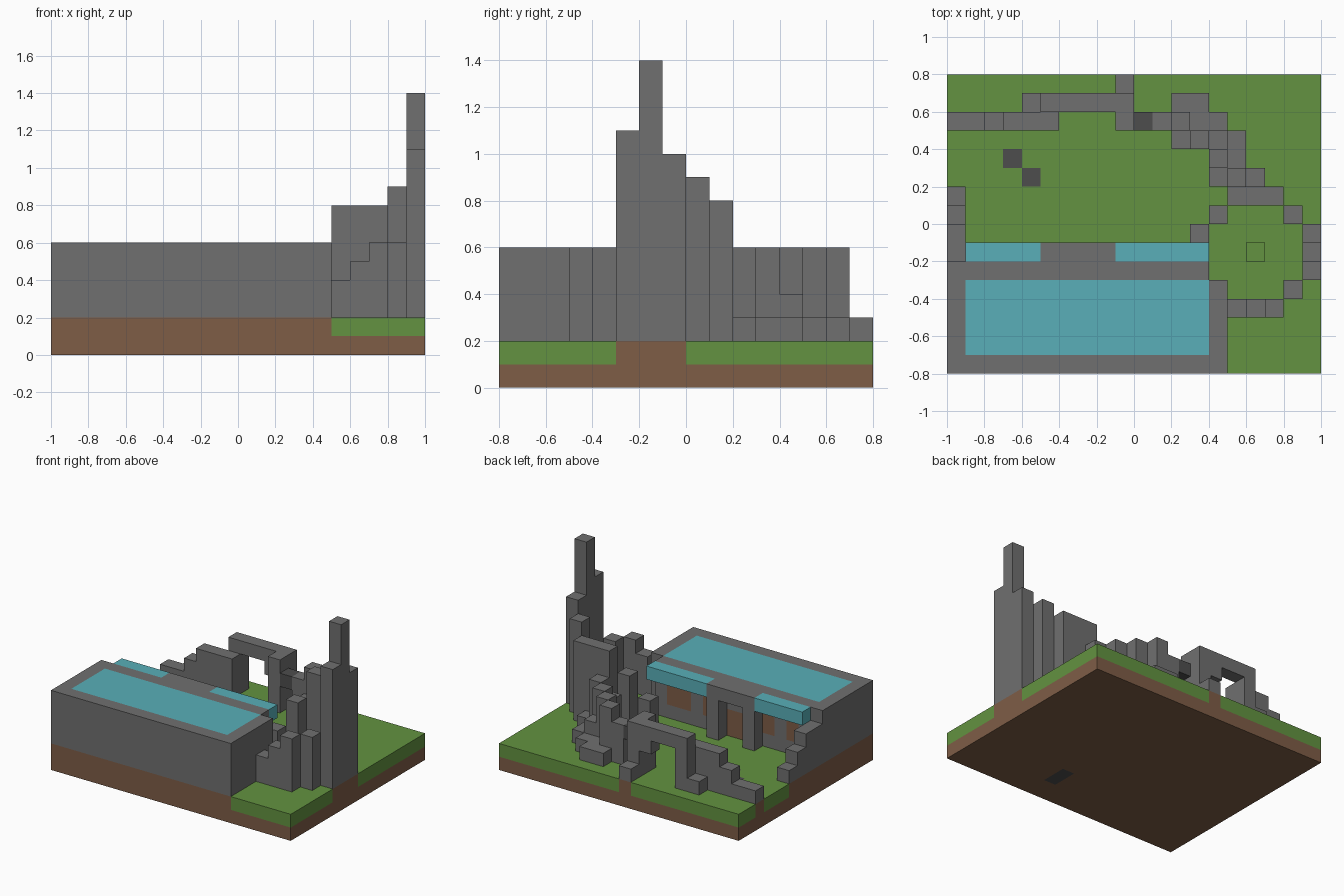
import bpy
import bmesh
from mathutils import Vector

if "Cube" in bpy.data.objects:
    bpy.data.objects.remove(bpy.data.objects["Cube"])

UNIT = 0.1
NX, NY = 20, 16


def material(name, colour):
    mat = bpy.data.materials.new(name)
    mat.use_nodes = True
    rgba = (*colour, 1)
    mat.diffuse_color = rgba
    mat.node_tree.nodes["Principled BSDF"].inputs["Base Color"].default_value = rgba
    return mat


STONE = material("grey stone", (0.16, 0.16, 0.16))
DARK = material("dark stone", (0.075, 0.075, 0.075))
SOIL = material("brown earth", (0.21, 0.11, 0.062))
GRASS = material("green grass", (0.125, 0.29, 0.052))
GLASS = material("teal roof", (0.1, 0.43, 0.48))

cells = {}   # (column, row, level) -> part name
mats = {}    # part name -> material


def block(part, mat, i, j, k):
    """Fill a box of unit cells; each range is (start, stop)."""
    mats[part] = mat
    for a in range(*i):
        for b in range(*j):
            for c in range(*k):
                cells[a, b, c] = part


def column(part, i, j, top, bottom=2):
    block(part, STONE, i, j, (bottom, top))


# Rectangular hall with stepped side wall and porch
column("hall", (0, 15), (0, 5), 6)
column("hall", (0, 14), (5, 6), 6)
column("hall", (0, 1), (6, 8), 5)
column("hall", (0, 1), (8, 9), 4)
column("hall", (0, 1), (9, 10), 3)
column("porch", (5, 6), (6, 7), 6)
column("porch", (8, 9), (6, 7), 6)
column("porch", (6, 8), (6, 7), 6, 5)

# Roof panel, awnings, door and windows
block("roof_panel", GLASS, (1, 14), (1, 5), (5, 6))
block("left_awning", GLASS, (9, 14), (6, 7), (5, 6))
block("right_awning", GLASS, (1, 5), (6, 7), (5, 6))
block("door", SOIL, (6, 8), (5, 6), (2, 4))
for span in ((11, 13), (9, 10), (4, 5), (2, 3)):
    block("windows", SOIL, span, (5, 6), (3, 5))

# Broken round tower, climbing to its spire
for n in range(3):
    column("round_tower", (15 + n, 16 + n), (3, 4), 4 + n)
column("round_tower", (18, 19), (4, 5), 6)
for row, top in ((5, 11), (6, 14), (7, 10)):
    column("round_tower", (19, 20), (row, row + 1), top)
column("round_tower", (18, 19), (8, 9), 9)
column("round_tower", (15, 18), (9, 10), 8)
column("round_tower", (14, 15), (8, 9), 6)
column("round_tower", (13, 14), (7, 8), 4)

# Crumbled curved wall with rubble at its foot
for i, j, top in ((14, 10, 5), (15, 10, 6), (14, 11, 6), (14, 12, 4),
                  (13, 12, 6), (12, 12, 4), (12, 13, 6), (11, 13, 5)):
    column("curved_wall", (i, i + 1), (j, j + 1), top)
column("rubble", (16, 17), (10, 11), 3)
column("rubble", (15, 16), (11, 13), 3)
column("rubble", (13, 15), (13, 14), 3)
column("rubble", (12, 14), (14, 15), 3)
block("dark_block", DARK, (10, 11), (13, 14), (4, 5))

# Archway and stepped back wall
column("archway", (9, 10), (13, 15), 6)
column("archway", (5, 6), (14, 15), 6)
column("archway", (6, 9), (14, 15), 6, 5)
column("archway", (8, 9), (14, 15), 5, 4)
column("archway", (9, 10), (15, 16), 3)
column("back_wall", (0, 2), (13, 14), 3)
column("back_wall", (2, 3), (13, 14), 4)
column("back_wall", (3, 6), (13, 14), 5)
column("back_wall", (4, 5), (14, 15), 3)

# Earth below, grass wherever no wall stands
block("earth", SOIL, (0, NX), (0, NY), (0, 2))
for i in range(NX):
    for j in range(NY):
        if (i, j, 2) not in cells:
            block("grass", GRASS, (i, i + 1), (j, j + 1), (1, 2))
block("grass", GRASS, (16, 17), (6, 7), (1, 3))

# Dark stones set into the ground
block("ground_stones", DARK, (3, 4), (11, 12), (1, 2))
block("ground_stones", DARK, (4, 5), (10, 11), (1, 2))
block("base_stone", DARK, (12, 13), (2, 4), (0, 1))


def face_corners(cell, axis, side):
    """Corners of one cell face, wound outward."""
    u, v = (axis + 1) % 3, (axis + 2) % 3
    loop = [(0, 0), (1, 0), (1, 1), (0, 1)]
    for a, b in loop if side else reversed(loop):
        p = Vector(cell)
        p[axis] += side
        p[u] += a
        p[v] += b
        yield (p - Vector((NX / 2, NY / 2, 0))) * UNIT


# One mesh per part, keeping only the outer faces
for part, mat in mats.items():
    bm = bmesh.new()
    for cell in [c for c, owner in cells.items() if owner == part]:
        for axis in range(3):
            for side in (0, 1):
                beside = list(cell)
                beside[axis] += 2 * side - 1
                if tuple(beside) not in cells:
                    bm.faces.new([bm.verts.new(p) for p in face_corners(cell, axis, side)])
    bmesh.ops.remove_doubles(bm, verts=bm.verts[:], dist=0.001)
    bmesh.ops.dissolve_limit(bm, angle_limit=0.01, verts=bm.verts[:], edges=bm.edges[:])
    mesh = bpy.data.meshes.new(part)
    bm.to_mesh(mesh)
    bm.free()
    mesh.materials.append(mat)
    bpy.context.collection.objects.link(bpy.data.objects.new(part, mesh))
